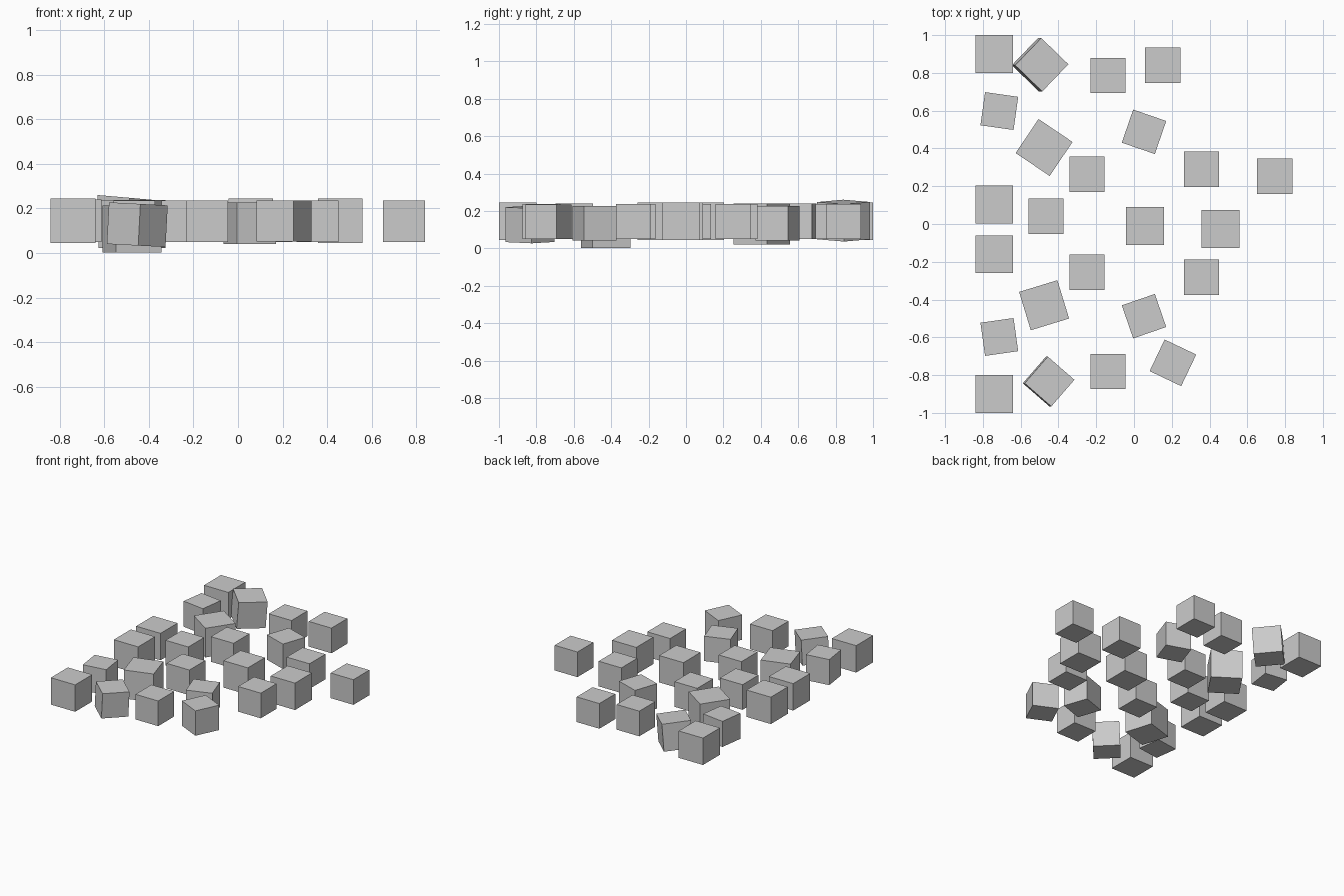
import bpy
from math import radians

default = bpy.data.objects.get("Cube")
if default:
    bpy.data.objects.remove(default, do_unlink=True)

grey = bpy.data.materials.new("plain grey")
grey.use_nodes = True
colour = (0.6, 0.6, 0.6, 1)
grey.diffuse_color = colour
grey.node_tree.nodes["Principled BSDF"].inputs["Base Color"].default_value = colour


def block(name, x, y, z, size, turn=0, lean=0, height=None):
    """A cube turned about z, then leaned towards +x."""
    bpy.ops.mesh.primitive_cube_add(size=1, location=(x, y, z))
    ob = bpy.context.object
    ob.name = name
    ob.scale = (size, size, height or size)
    ob.rotation_mode = 'ZYX'
    # ZYX order applies the turn first and the lean after it
    ob.rotation_euler = (0, radians(lean), radians(turn))
    ob.data.materials.append(grey)
    return ob


# Large square blocks
for x, y in ((-.74, .9), (-.74, .103), (-.74, -.16), (-.74, -.9),
             (.058, -.01), (.458, -.027)):
    block("large_block", x, y, .145, .2)

# Medium square blocks
for x, y in ((-.138, .786), (.152, .841), (-.249, .264), (.357, .29),
             (.745, .252), (-.466, .041), (-.249, -.256), (.357, -.282),
             (-.138, -.781)):
    block("medium_block", x, y, .143, .187)

# Turned blocks, in pairs across the middle
for side in (1, -1):
    block("small_turned_block", -.713, side * .598, .145, .177, -8 * side, height=.19)
    block("medium_turned_block", .053, side * .488, .133, .185, -19 * side)

# Single turned blocks
block("front_turned_block", .206, -.735, .143, .185, -25.5)
block("back_sunken_block", -.476, .405, .13, .217, -34)
block("front_sunken_block", -.476, -.43, .108, .212, 17)

# Leaning blocks
block("back_leaning_block", -.497, .843, .148, .2, -44, 5)
block("front_leaning_block", -.452, -.834, .127, .187, -41, 3)
